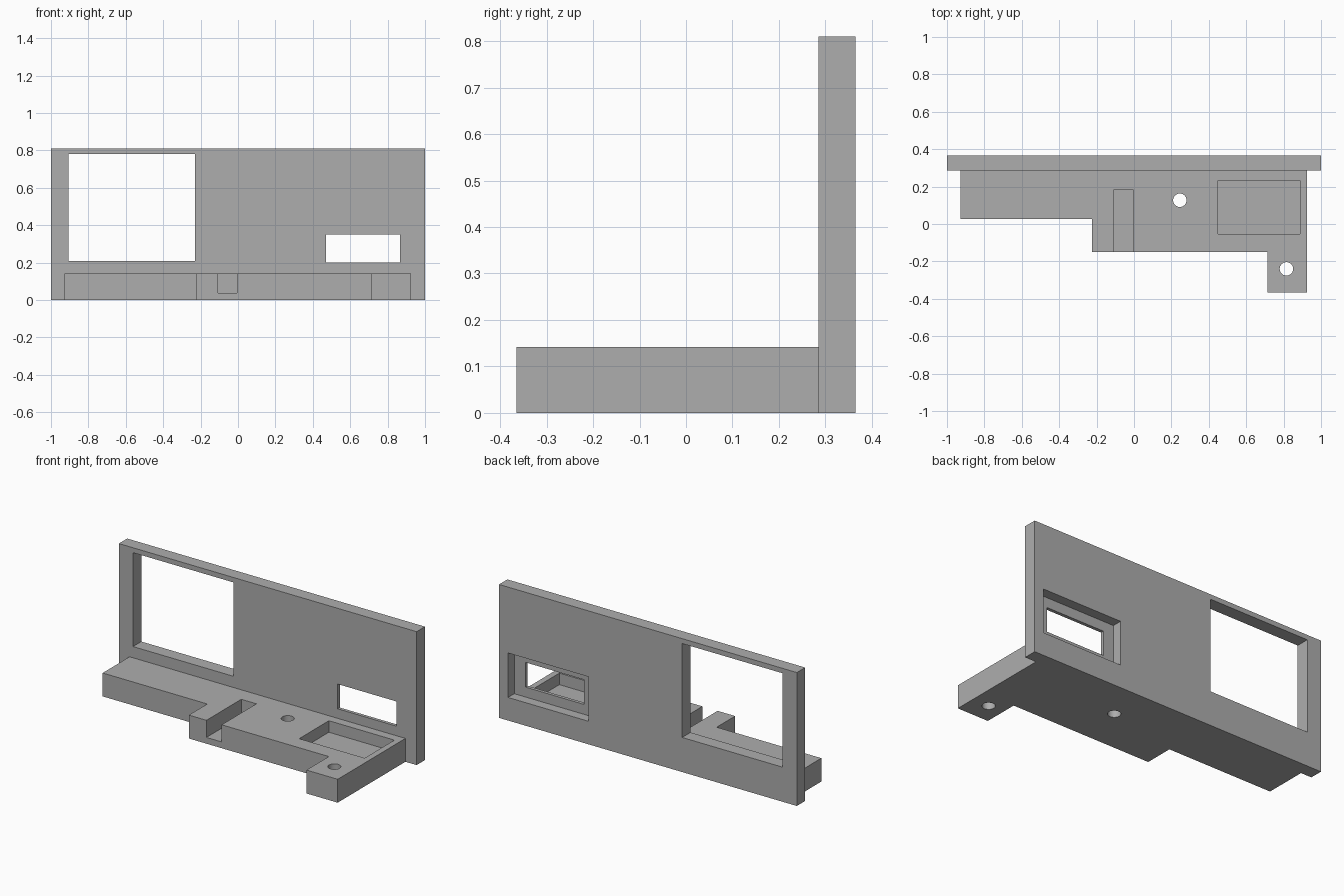
import bpy
import bmesh

cube = bpy.data.objects.get("Cube")
if cube:
    bpy.data.objects.remove(cube, do_unlink=True)

grey = bpy.data.materials.new("plain grey")
grey.use_nodes = True
GREY = (0.42, 0.42, 0.42, 1)
grey.diffuse_color = GREY
grey.node_tree.nodes["Principled BSDF"].inputs["Base Color"].default_value = GREY


def add_object(name, bm):
    bmesh.ops.recalc_face_normals(bm, faces=bm.faces)
    mesh = bpy.data.meshes.new(name)
    bm.to_mesh(mesh)
    bm.free()
    mesh.materials.append(grey)
    obj = bpy.data.objects.new(name, mesh)
    bpy.context.collection.objects.link(obj)
    return obj


def prism(name, outline, z0, z1):
    """Extrude a plan outline from z0 to z1."""
    bm = bmesh.new()
    face = bm.faces.new([bm.verts.new((x, y, z0)) for x, y in outline])
    top = bmesh.ops.extrude_face_region(bm, geom=[face])["geom"]
    bmesh.ops.translate(bm, vec=(0, 0, z1 - z0),
                        verts=[v for v in top if isinstance(v, bmesh.types.BMVert)])
    return add_object(name, bm)


def box(name, x0, x1, y0, y1, z0, z1):
    return prism(name, [(x0, y0), (x1, y0), (x1, y1), (x0, y1)], z0, z1)


def cylinder(name, x, y, radius, z0, z1):
    bm = bmesh.new()
    bmesh.ops.create_cone(bm, cap_ends=True, segments=48, radius1=radius,
                          radius2=radius, depth=z1 - z0)
    bmesh.ops.translate(bm, vec=(x, y, (z0 + z1) / 2), verts=bm.verts)
    return add_object(name, bm)


def cut(target, cutter):
    mod = target.modifiers.new(cutter.name, "BOOLEAN")
    mod.operation = "DIFFERENCE"
    mod.solver = "EXACT"
    mod.object = cutter
    cutter.hide_render = True
    cutter.hide_viewport = True
    cutter.display_type = "WIRE"


FRONT, BACK = 0.285, 0.365   # wall faces
BASE_TOP = 0.142

# Upright wall with a large window and a small one recessed from behind
wall = box("upright_wall", -1, 1, FRONT, BACK, 0, 0.81)
cut(wall, box("large_window_cutter", -0.905, -0.23, 0.2, 0.5, 0.21, 0.78))
cut(wall, box("small_window_cutter", 0.47, 0.865, 0.2, 0.5, 0.2, 0.35))
cut(wall, box("rear_recess_cutter", 0.4, 0.94, BACK - 0.06, 0.5, 0.14, 0.41))

# Stepped base shelf
base = prism("stepped_base", [
    (-0.928, FRONT), (-0.928, 0.027), (-0.225, 0.027), (-0.225, -0.15),
    (0.715, -0.15), (0.715, -0.365), (0.925, -0.365), (0.925, FRONT)], 0, BASE_TOP)

# Open slot, shallow pocket and two through holes
cut(base, box("slot_cutter", -0.107, -0.005, -0.3, 0.184, 0.038, 0.3))
cut(base, box("pocket_cutter", 0.448, 0.888, -0.053, 0.232, 0.072, 0.3))
for name, x, y in (("inner_hole_cutter", 0.245, 0.127), ("corner_hole_cutter", 0.815, -0.24)):
    cut(base, cylinder(name, x, y, 0.036, -0.1, 0.3))

# Bake the cuts, remove the cutters, and shade the round holes smoothly
bpy.context.view_layer.update()
for obj in (wall, base):
    depsgraph = bpy.context.evaluated_depsgraph_get()
    baked = bpy.data.meshes.new_from_object(obj.evaluated_get(depsgraph))
    cutters = [m.object for m in obj.modifiers]
    obj.modifiers.clear()
    obj.data = baked
    for cutter in cutters:
        bpy.data.objects.remove(cutter, do_unlink=True)

bpy.ops.object.select_all(action="DESELECT")
base.select_set(True)
bpy.context.view_layer.objects.active = base
bpy.ops.object.shade_smooth_by_angle(angle=0.5)
